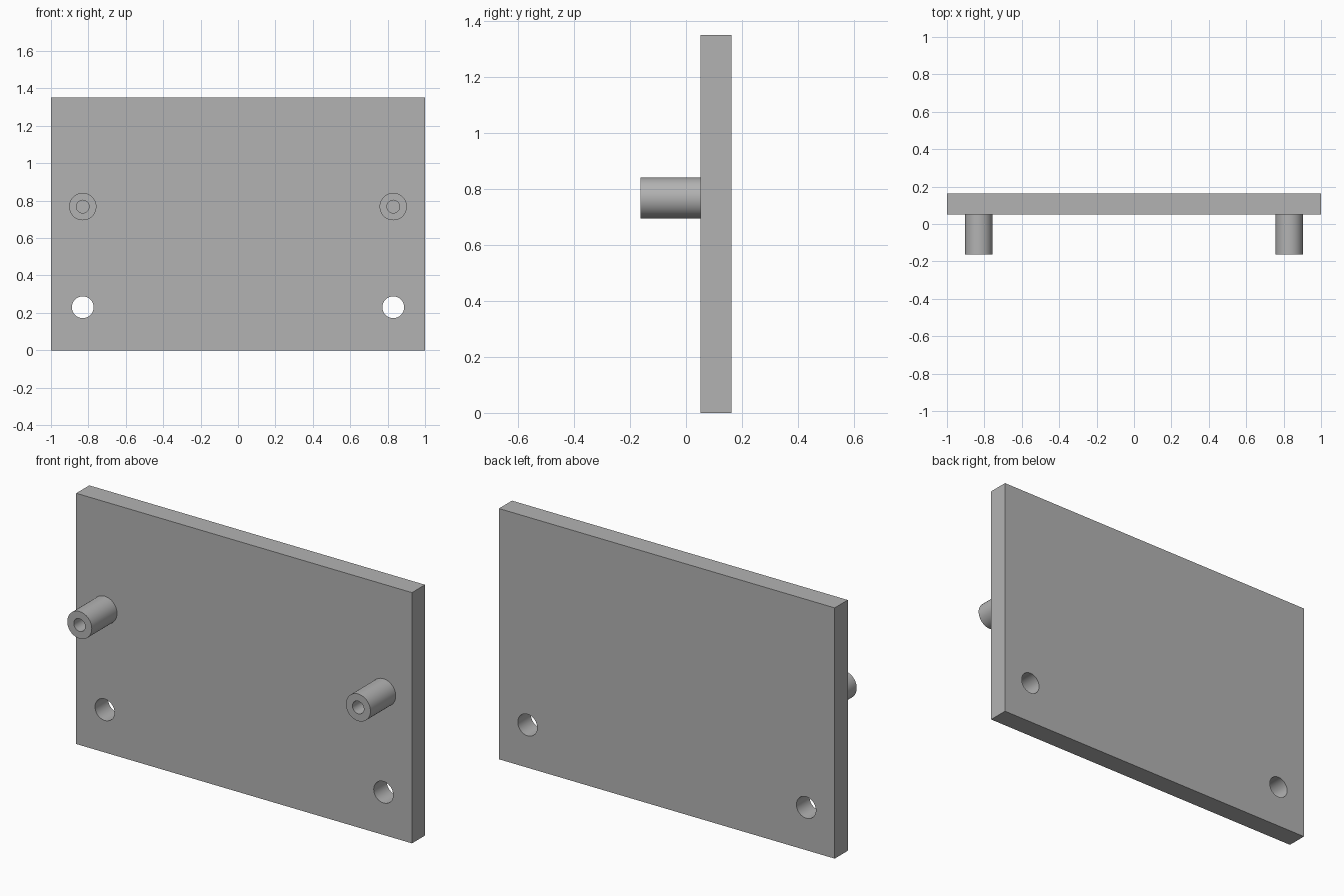
import bpy, bmesh, math
from mathutils import Matrix, Vector

FRONT, BACK, POST_END = 0.052, 0.163, -0.163   # depths along y
HEIGHT, SIDE_X = 1.35, 0.83
POST_Z, HOLE_Z = 0.768, 0.23
SEGMENTS = 64

cube = bpy.data.objects.get("Cube")
if cube:
    bpy.data.objects.remove(cube, do_unlink=True)

grey = bpy.data.materials.new("plain grey")
grey.use_nodes = True
colour = (0.45, 0.45, 0.45, 1)
grey.diffuse_color = colour
grey.node_tree.nodes["Principled BSDF"].inputs["Base Color"].default_value = colour


def make_object(name, bm):
    bmesh.ops.recalc_face_normals(bm, faces=bm.faces)
    mesh = bpy.data.meshes.new(name)
    bm.to_mesh(mesh)
    bm.free()
    mesh.materials.append(grey)
    obj = bpy.data.objects.new(name, mesh)
    bpy.context.collection.objects.link(obj)
    return obj


def smooth(obj):
    bpy.ops.object.select_all(action="DESELECT")
    obj.select_set(True)
    bpy.context.view_layer.objects.active = obj
    bpy.ops.object.shade_smooth_by_angle(angle=math.radians(30))


def post(name, x, outer=0.073, bore=0.034):
    # Hollow standoff: a rectangular wall section spun about the y axis
    bm = bmesh.new()
    section = [(bore, FRONT), (outer, FRONT), (outer, POST_END), (bore, POST_END)]
    verts = [bm.verts.new((x + r, y, POST_Z)) for r, y in section]
    edges = [bm.edges.new((verts[i], verts[(i + 1) % 4])) for i in range(4)]
    bmesh.ops.spin(bm, geom=verts + edges, cent=(x, 0, POST_Z), axis=(0, 1, 0),
                   angle=math.tau, steps=SEGMENTS, use_merge=True)
    bmesh.ops.remove_doubles(bm, verts=bm.verts, dist=0.0001)
    smooth(make_object(name, bm))


# Plate
bm = bmesh.new()
bmesh.ops.create_cube(bm, size=1, matrix=Matrix.Translation((0, (FRONT + BACK) / 2, HEIGHT / 2))
                      @ Matrix.Diagonal((2, BACK - FRONT, HEIGHT, 1)))
plate = make_object("plate", bm)

# Through holes near the bottom corners
bm = bmesh.new()
for side in (-1, 1):
    bmesh.ops.create_cone(bm, cap_ends=True, segments=SEGMENTS, radius1=0.058, radius2=0.058,
                          depth=1, matrix=Matrix.Translation((side * SIDE_X, 0, HOLE_Z))
                          @ Matrix.Rotation(math.pi / 2, 4, "X"))
cutter = make_object("hole_cutter", bm)
cut = plate.modifiers.new("holes", "BOOLEAN")
cut.operation, cut.solver, cut.object = "DIFFERENCE", "EXACT", cutter
bpy.context.view_layer.objects.active = plate
bpy.ops.object.modifier_apply(modifier=cut.name)
bpy.data.objects.remove(cutter, do_unlink=True)
smooth(plate)

# Standoff posts
post("left_post", SIDE_X)
post("right_post", -SIDE_X)
